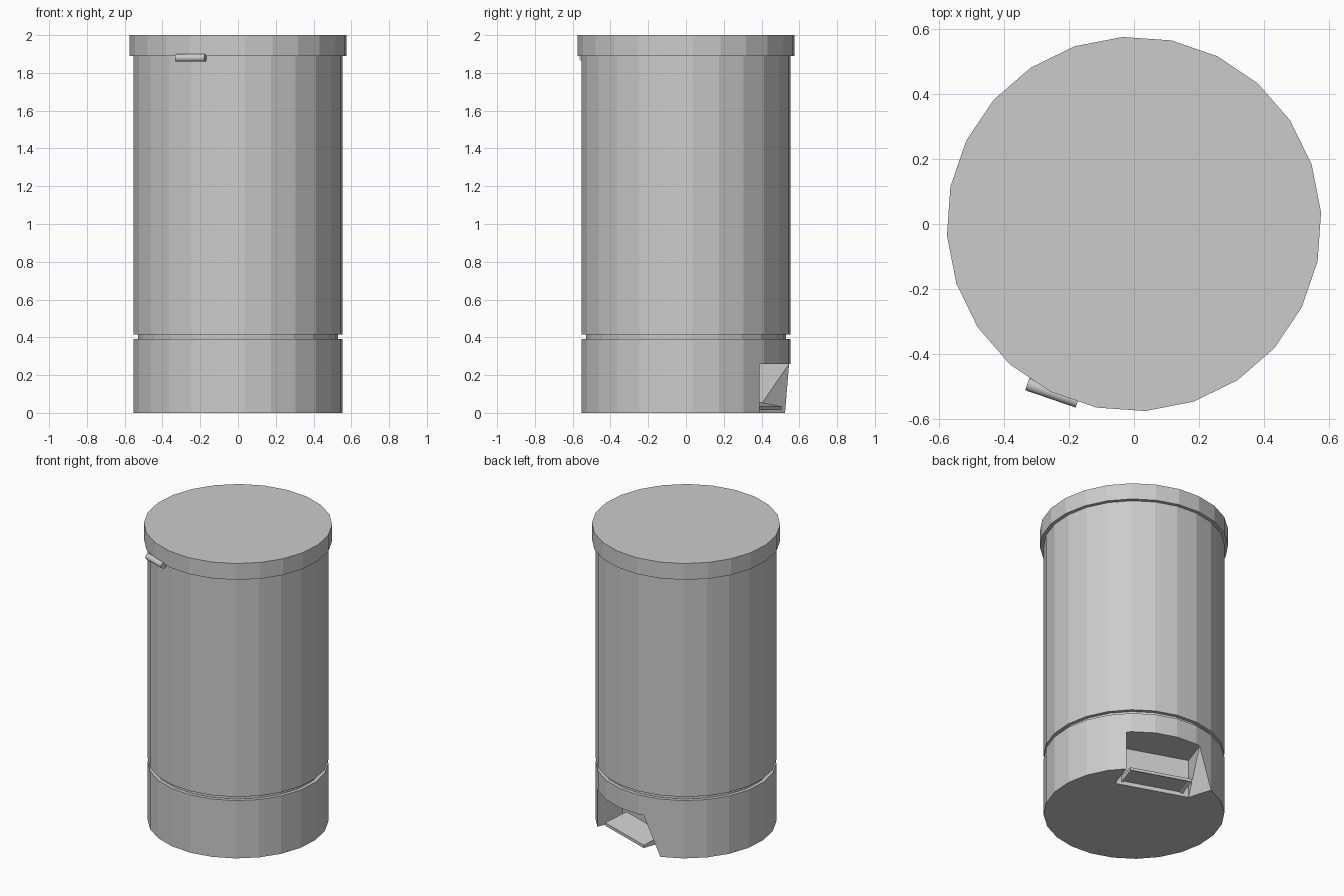
import bpy, bmesh
from math import radians, cos, sin
from mathutils import Vector

SIDES = 24
PHASE = radians(3.5)
BACK = radians(71)          # direction the pedal faces

if "Cube" in bpy.data.objects:
    bpy.data.objects.remove(bpy.data.objects["Cube"], do_unlink=True)

grey = bpy.data.materials.new("light_grey")
grey.use_nodes = True
colour = (0.6, 0.6, 0.6, 1)
grey.diffuse_color = colour
grey.node_tree.nodes["Principled BSDF"].inputs["Base Color"].default_value = colour


def place(t, r, z):
    """Point from sideways offset, distance towards the pedal, and height."""
    return Vector((r * cos(BACK) - t * sin(BACK), r * sin(BACK) + t * cos(BACK), z))


def finish(name, bm):
    bmesh.ops.recalc_face_normals(bm, faces=bm.faces)
    mesh = bpy.data.meshes.new(name)
    bm.to_mesh(mesh)
    bm.free()
    mesh.materials.append(grey)
    obj = bpy.data.objects.new(name, mesh)
    bpy.context.collection.objects.link(obj)
    return obj


def drum(name, radius, bottom, top):
    bm = bmesh.new()
    rings = []
    for z in (bottom, top):
        rings.append([bm.verts.new((radius * cos(PHASE + radians(15 * i)),
                                    radius * sin(PHASE + radians(15 * i)), z))
                      for i in range(SIDES)])
        bm.faces.new(rings[-1])
    for i in range(SIDES):
        j = (i + 1) % SIDES
        bm.faces.new((rings[0][i], rings[0][j], rings[1][j], rings[1][i]))
    return finish(name, bm)


def block(t0, t1, r0, r1, z0, z1):
    bm = bmesh.new()
    for t in (t0, t1):
        for r in (r0, r1):
            for z in (z0, z1):
                bm.verts.new(place(t, r, z))
    bmesh.ops.convex_hull(bm, input=bm.verts)
    bmesh.ops.dissolve_limit(bm, angle_limit=0.01, verts=bm.verts, edges=bm.edges)
    bmesh.ops.recalc_face_normals(bm, faces=bm.faces)
    return bm


def cut(target, bm):
    cutter = finish("cutter", bm)
    cutter.hide_render = True
    mod = target.modifiers.new("cut", "BOOLEAN")
    mod.operation = "DIFFERENCE"
    mod.solver = "EXACT"
    mod.object = cutter
    bpy.context.view_layer.objects.active = target
    bpy.ops.object.modifier_apply(modifier=mod.name)
    bpy.data.objects.remove(cutter, do_unlink=True)


# Stacked drums of the bin
base = drum("base", 0.553, 0, 0.39)
drum("groove", 0.53, 0.38, 0.425)
drum("body", 0.553, 0.415, 1.892)
drum("lid", 0.576, 1.89, 2)

# Pedal recess
cut(base, block(-0.24, 0.24, 0.305, 0.8, -0.1, 0.26))

# Sloping flare on one side of the recess
inner = place(0.24, 0.305, 0)
corner = place(0.24, 0.495, 0.26)
foot = place(0.337, 0.439, 0)
normal = (corner - inner).cross(foot - inner)
if normal.dot(place(0.24, 0.495, 0) - inner) > 0:
    normal.negate()
wedge = block(0.2, 0.7, 0.306, 0.8, -0.1, 0.26)
cutting = bmesh.ops.bisect_plane(wedge, geom=wedge.verts[:] + wedge.edges[:] + wedge.faces[:],
                                 plane_co=inner, plane_no=normal, clear_outer=True)
bmesh.ops.holes_fill(wedge, edges=[e for e in wedge.edges if e.is_boundary])
cut(base, wedge)

# Pedal: sloping top, hollow underside
bm = block(-0.2, 0.2, 0.28, 0.465, 0.015, 0.035)
for v in bm.verts:
    if v.co.z > 0.03 and v.co.dot(place(0, 1, 0)) < 0.4:
        v.co.z = 0.07
bm.normal_update()
under = [min(bm.faces, key=lambda f: f.calc_center_median().z)]
bmesh.ops.inset_region(bm, faces=under, thickness=0.025)
bmesh.ops.translate(bm, verts=under[0].verts, vec=(0, 0, 0.012))
finish("pedal", bm)

# Lid grip rod
bpy.ops.mesh.primitive_cylinder_add(vertices=24, radius=0.02, depth=0.164,
                                    location=place(0.068, -0.572, 1.88),
                                    rotation=(0, radians(90), BACK + radians(90)))
grip = bpy.context.object
grip.name = "lid_grip"
grip.data.materials.append(grey)
bpy.ops.object.shade_smooth_by_angle(angle=radians(35))
